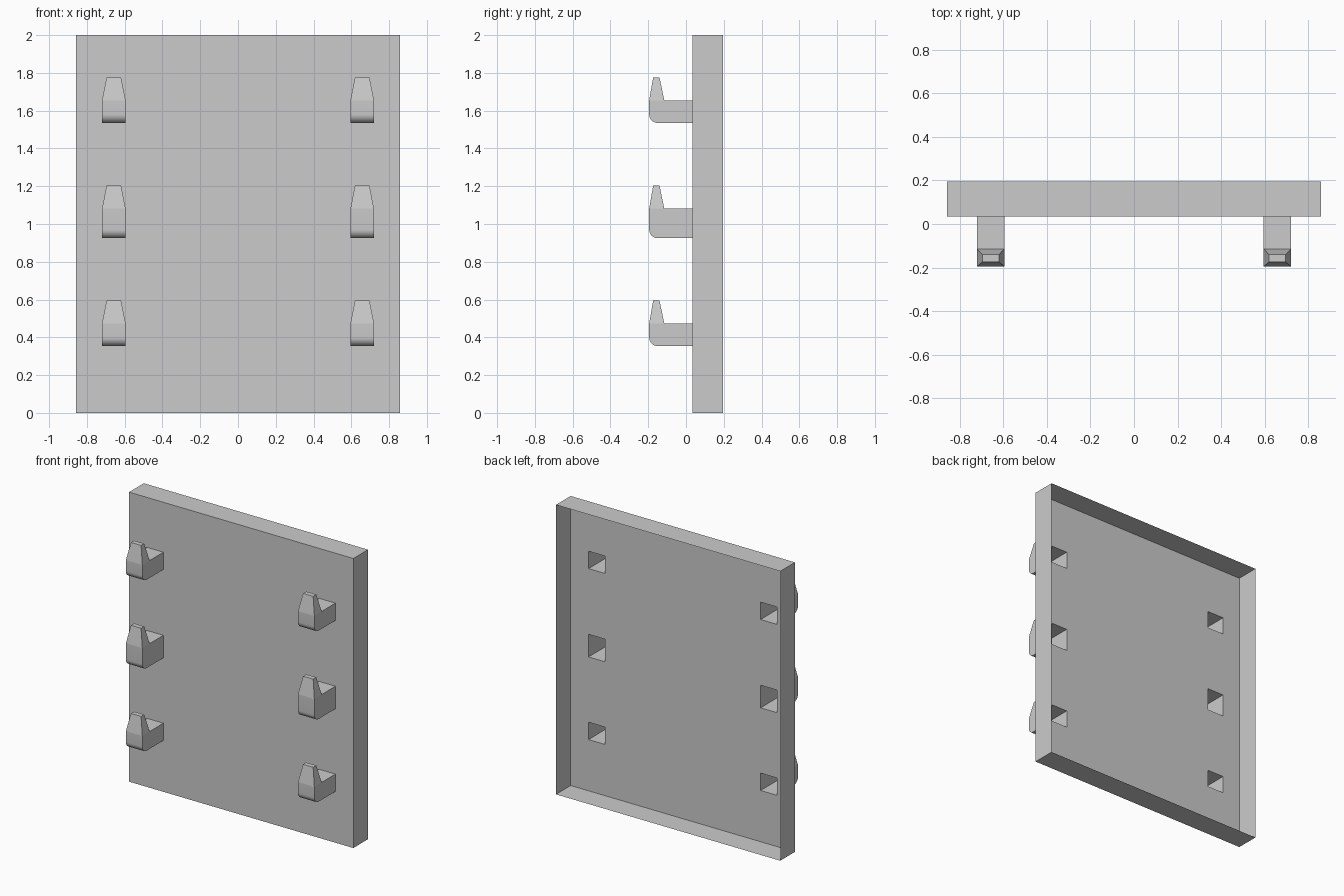
import bpy, bmesh, math

if "Cube" in bpy.data.objects:
    bpy.data.objects.remove(bpy.data.objects["Cube"])

HALF_W, H = 0.857, 2.0
Y_BACK, Y_FACE, Y_HOOK = 0.195, 0.035, -0.195
X_OUT, X_IN = -0.72, -0.595
# bottom, arm top and tip height of each hook row
ROWS = [(0.354, 0.474, 0.594), (0.925, 1.081, 1.203), (1.535, 1.655, 1.775)]


def make_object(name, bm):
    mesh = bpy.data.meshes.new(name)
    bm.to_mesh(mesh)
    bm.free()
    ob = bpy.data.objects.new(name, mesh)
    bpy.context.collection.objects.link(ob)
    return ob


# Panel: front sheet with a square opening behind each hook, open at the back
bm = bmesh.new()
xs = [-HALF_W, X_OUT, X_IN, -X_IN, -X_OUT, HALF_W]
zs = [0] + [z for r in ROWS for z in r[:2]] + [H]
grid = [[bm.verts.new((x, Y_FACE, z)) for z in zs] for x in xs]
for i in range(len(xs) - 1):
    for j in range(len(zs) - 1):
        if i % 2 and j % 2:
            continue
        bm.faces.new((grid[i][j], grid[i + 1][j], grid[i + 1][j + 1], grid[i][j + 1]))

# Panel side walls
last_i, last_j = len(xs) - 1, len(zs) - 1
loop = [grid[i][0] for i in range(last_i)]
loop += [grid[last_i][j] for j in range(last_j)]
loop += [grid[i][last_j] for i in range(last_i, 0, -1)]
loop += [grid[0][j] for j in range(last_j, 0, -1)]
back = [bm.verts.new((v.co.x, Y_BACK, v.co.z)) for v in loop]
for k in range(len(loop)):
    n = (k + 1) % len(loop)
    bm.faces.new((loop[n], loop[k], back[k], back[n]))
make_object("panel", bm)


def hook(name, bottom, arm, tip):
    bm = bmesh.new()
    r = 0.045
    y_in = -0.115
    # Side profile: arm with a rounded lower front corner
    prof = [(Y_FACE, arm), (y_in, arm), (Y_HOOK, arm)]
    for k in range(9):
        a = math.pi + k / 8 * math.pi / 2
        prof.append((Y_HOOK + r + r * math.cos(a), bottom + r + r * math.sin(a)))
    prof.append((Y_FACE, bottom))
    left, right = [[bm.verts.new((x, y, z)) for y, z in prof] for x in (X_OUT, X_IN)]
    bm.faces.new(left)
    bm.faces.new(right[::-1])
    for k in range(len(prof) - 1):
        if k != 1:
            bm.faces.new((left[k + 1], left[k], right[k], right[k + 1]))
    # Tapered tip
    base = [left[2], right[2], right[1], left[1]]
    x0, x1 = X_OUT + 0.024, X_IN - 0.024
    top = [bm.verts.new((x, y, tip)) for x, y in
           ((x0, -0.174), (x1, -0.174), (x1, -0.14), (x0, -0.14))]
    for k in range(4):
        n = (k + 1) % 4
        bm.faces.new((base[k], base[n], top[n], top[k]))
    bm.faces.new(top)
    ob = make_object(name, bm)
    ob.modifiers.new("mirror", "MIRROR").use_mirror_merge = False
    bpy.ops.object.select_all(action='DESELECT')
    ob.select_set(True)
    bpy.context.view_layer.objects.active = ob
    bpy.ops.object.shade_smooth_by_angle(angle=math.radians(30))


# Three rows of hooks, mirrored left to right
for label, row in zip(("lower", "middle", "upper"), ROWS):
    hook(label + "_hooks", *row)
